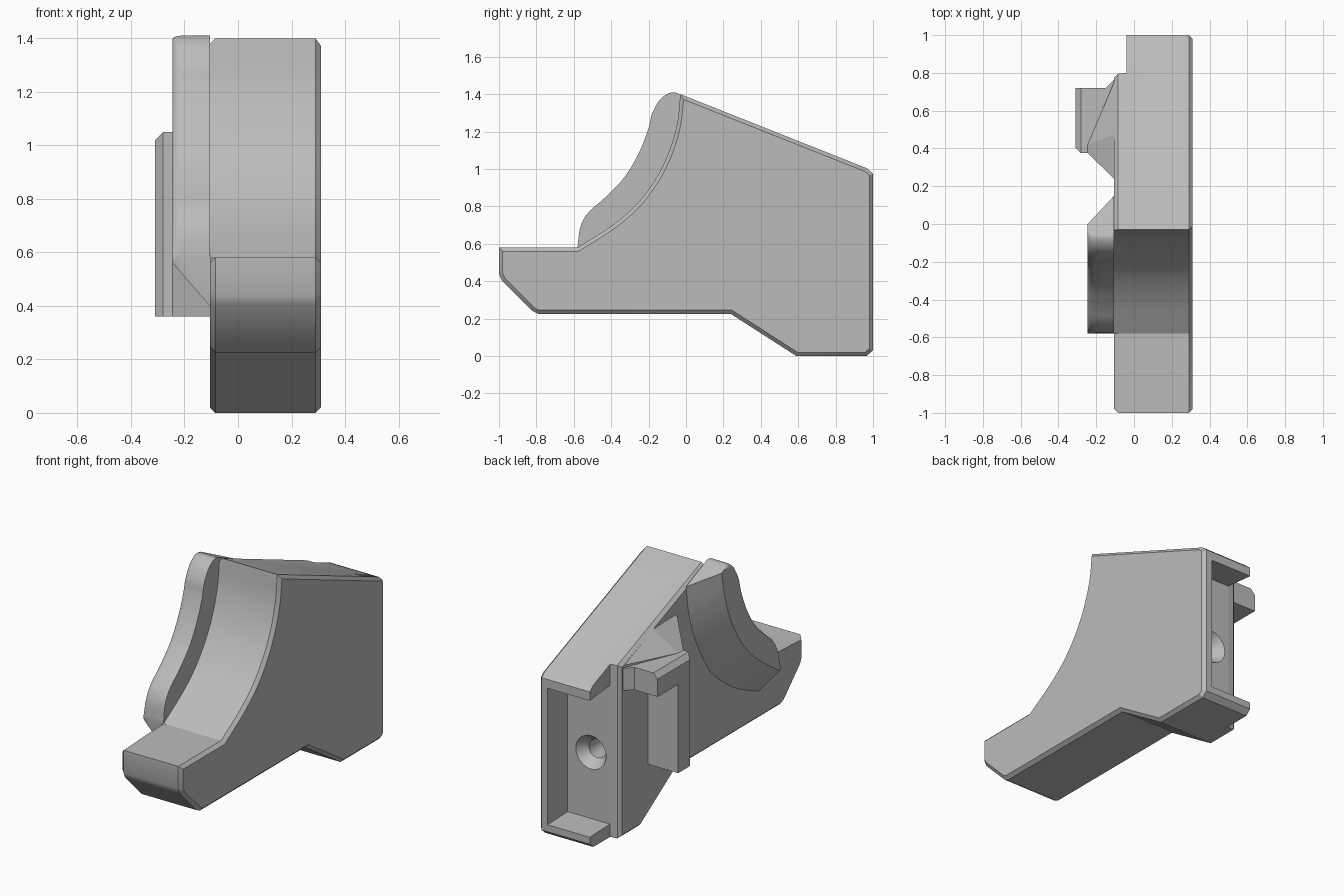
import bpy, bmesh
from mathutils import Vector

if "Cube" in bpy.data.objects:
    bpy.data.objects.remove(bpy.data.objects["Cube"], do_unlink=True)

grey = bpy.data.materials.new("plain_grey")
grey.use_nodes = True
grey.diffuse_color = (0.5, 0.5, 0.5, 1)
grey.node_tree.nodes["Principled BSDF"].inputs["Base Color"].default_value = (0.5, 0.5, 0.5, 1)


def finish(name, bm):
    bmesh.ops.recalc_face_normals(bm, faces=bm.faces)
    mesh = bpy.data.meshes.new(name)
    bm.to_mesh(mesh)
    bm.free()
    mesh.materials.append(grey)
    obj = bpy.data.objects.new(name, mesh)
    bpy.context.collection.objects.link(obj)
    return obj


def activate(obj):
    bpy.ops.object.select_all(action='DESELECT')
    obj.select_set(True)
    bpy.context.view_layer.objects.active = obj


def smooth(obj, angle=0.45):
    activate(obj)
    bpy.ops.object.shade_smooth_by_angle(angle=angle)


def loft(loops):
    """Skin matching closed loops and cap both ends."""
    bm = bmesh.new()
    rings = [[bm.verts.new(p) for p in loop] for loop in loops]
    n = len(rings[0])
    for a, b in zip(rings, rings[1:]):
        for i in range(n):
            j = (i + 1) % n
            bm.faces.new((a[i], a[j], b[j], b[i]))
    bm.faces.new(rings[0])
    bm.faces.new(rings[-1])
    bmesh.ops.recalc_face_normals(bm, faces=bm.faces)
    return bm


def hull(name, points):
    bm = bmesh.new()
    for p in points:
        bm.verts.new(p)
    res = bmesh.ops.convex_hull(bm, input=bm.verts)
    loose = [v for v in bm.verts if not v.link_faces]
    bmesh.ops.delete(bm, geom=loose, context='VERTS')
    bmesh.ops.dissolve_limit(bm, angle_limit=0.01, verts=bm.verts, edges=bm.edges)
    return finish(name, bm)


def spline(points, steps=5):
    """Smooth curve through a few 2D points."""
    pts = [Vector(p) for p in points]
    pts = [2 * pts[0] - pts[1]] + pts + [2 * pts[-1] - pts[-2]]
    out = []
    for a, b, c, d in zip(pts, pts[1:], pts[2:], pts[3:]):
        for k in range(steps):
            t = k / steps
            out.append(0.5 * (2 * b + (c - a) * t + (2 * a - 5 * b + 4 * c - d) * t * t
                              + (3 * b - a - 3 * c + d) * t ** 3))
    return out + [pts[-2]]


LEFT, RIGHT = 0.31, -0.105

# main body: side profile pushed across, with chamfered rims
sweep = spline([(-.58, .58), (-.4, .695), (-.27, .805), (-.17, .935),
                (-.1, 1.07), (-.05, 1.23), (-.03, 1.4)])
profile = [(-1, .58), *sweep, (.965, 1.005), (1, .975), (1, .03), (.965, 0),
           (.59, 0), (.24, .225), (-.79, .225), (-.82, .24), (-.985, .405), (-1, .44)]
bm = loft([[(x, p[0], p[1]) for p in profile] for x in (RIGHT, LEFT)])


def on_rim(edge):
    a, b = (v.co for v in edge.verts)
    if abs(a.x - b.x) > 0.001:
        return False
    mid = (a + b) / 2
    on_sweep = -.58 < mid.y < -.02 and mid.z > .57
    return a.x > 0 or not on_sweep


bmesh.ops.bevel(bm, geom=[e for e in bm.edges if on_rim(e)], offset=0.02,
                offset_type='OFFSET', segments=1, affect='EDGES', clamp_overlap=True)
body = finish("main_body", bm)

# cutters: side step, rear pocket, countersink and screw hole
step = [(-.04, 1.2), (-.04, .8), (-.085, .795), (-.2, .68), (-.2, 1.2)]
cutters = [finish("step_cutter", loft([[(x, y, z) for x, y in step] for z in (-.5, 1.5)]))]
cutters.append(hull("pocket_cutter", [(x, y, z) for x in (-.5, .25) for y, z in
                                      ((.803, .08), (1.1, .07), (1.1, .91), (.803, .94))]))
for name, r1, r2, depth in (("countersink_cutter", .058, .13, .1),
                            ("hole_cutter", .058, .058, .5)):
    bpy.ops.mesh.primitive_cone_add(vertices=40, radius1=r1, radius2=r2, depth=depth,
                                    location=(.09, .79 if r2 > r1 else .65, .49),
                                    rotation=(-1.5708, 0, 0))
    bpy.context.object.name = name
    cutters.append(bpy.context.object)
for cutter in cutters:
    cutter.hide_render = True
    mod = body.modifiers.new("cut", 'BOOLEAN')
    mod.operation, mod.solver, mod.object = 'DIFFERENCE', 'EXACT', cutter
    activate(body)
    bpy.ops.object.modifier_apply(modifier=mod.name)
    bpy.data.objects.remove(cutter, do_unlink=True)
body.data.materials.clear()
body.data.materials.append(grey)
smooth(body)

# finger guard: curved plate with a rounded outer rim and a sloping back
outer = spline([(-.58, .58), (-.565, .69), (-.52, .77), (-.43, .85), (-.33, .955), (-.25, 1.09),
                (-.2, 1.22), (-.18, 1.3), (-.135, 1.375), (-.075, 1.41), (-.02, 1.395)])
near = spline([(-.57, .56), (-.4, .68), (-.27, .79), (-.16, .93), (-.08, 1.08),
               (-.03, 1.23), (0, 1.385)], 8)
far = spline([(-.56, .4), (-.33, .51), (-.13, .66), (-.03, .79), (.06, .96),
              (.12, 1.13), (.15, 1.32)], 8)
loops = []
for x, inset in ((RIGHT, 0), (-.21, 0), (-.228, .02), (-.24, .07), (-.245, .14)):
    t = (x + .245) / .14
    back = [a.lerp(b, t) for a, b in zip(near, far)]
    last = len(outer) - 1
    front = [p.lerp(near[round(i * (len(near) - 1) / last)], inset)
             for i, p in enumerate(outer)]
    loops.append([(x, p.x, p.y) for p in front + back[::-1]])
smooth(finish("finger_guard", loft(loops)), 0.6)


# side hook: upright wall, top bar and the gussets that carry them
def hook_block(name, y0, y1, z0, z1, c1, d0):
    c = .03
    points = [(x, y, z) for x in (RIGHT + .01, -.28) for y in (y0, y1) for z in (z0, z1)]
    points += [(-.31, y, z) for y in (y0 + c, y1 - c1) for z in (z0 + d0, z1 - c)]
    return hull(name, points)


hook_block("hook_wall", .375, .52, .36, 1.05, 0, 0)
hook_block("hook_top_bar", .375, .72, .91, 1.05, .0, 0)
hull("hook_front_gusset", [(x, y, z) for z in (.36, 1.05) for x, y in
                           ((-.095, .235), (-.245, .375), (-.245, .5), (-.095, .5))])
hull("hook_rear_gusset", [(x, y, z) for z in (.91, 1.05) for x, y in
                          ((-.095, .5), (-.15, .5), (-.15, .72), (-.095, .775))])
hull("hook_upper_gusset", [(-.245, .375, 1.05), (-.245, .42, 1.05), (-.1, .235, 1.19),
                           (-.1, .475, 1.185), (-.1, .765, 1.065), (-.1, .765, 1.04),
                           (-.1, .235, 1.04)])
